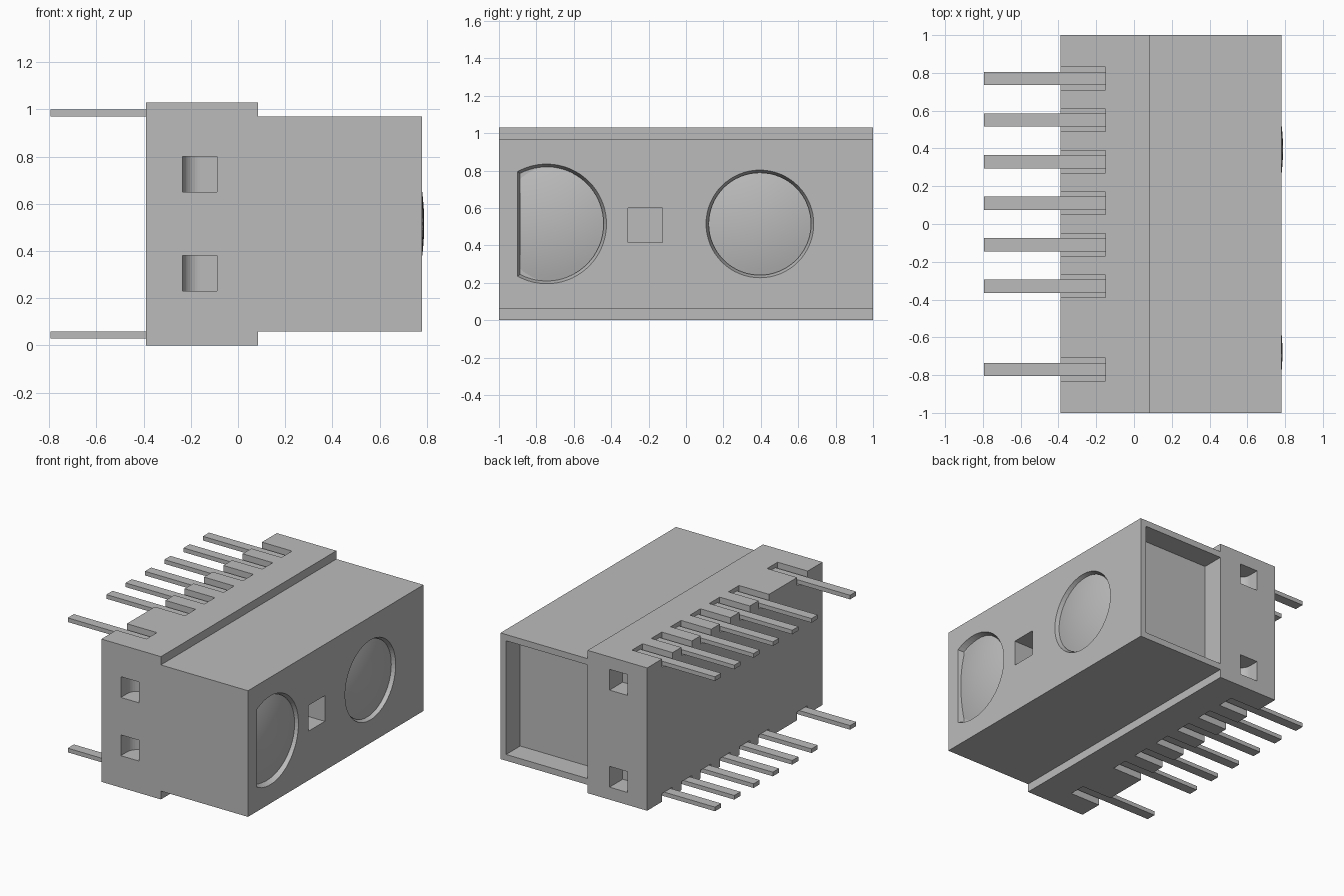
import bpy, bmesh, math
from mathutils import Vector

cube = bpy.data.objects.get("Cube")
if cube:
    bpy.data.objects.remove(cube, do_unlink=True)

grey = bpy.data.materials.new("plain_grey")
grey.use_nodes = True
colour = (0.5, 0.5, 0.5, 1)
grey.diffuse_color = colour
grey.node_tree.nodes["Principled BSDF"].inputs["Base Color"].default_value = colour

MID = 0.515        # mid height of the housing
FACE = 0.78        # sensor face


def finish(name, bm):
    bmesh.ops.recalc_face_normals(bm, faces=bm.faces[:])
    mesh = bpy.data.meshes.new(name)
    bm.to_mesh(mesh)
    bm.free()
    mesh.materials.append(grey)
    obj = bpy.data.objects.new(name, mesh)
    bpy.context.collection.objects.link(obj)
    return obj


def loft(bm, first, last):
    """Closed solid between two matching outlines."""
    a = [bm.verts.new(p) for p in first]
    b = [bm.verts.new(p) for p in last]
    bm.faces.new(a)
    bm.faces.new(b[::-1])
    for i in range(len(a)):
        j = (i + 1) % len(a)
        bm.faces.new((a[j], a[i], b[i], b[j]))


def box(bm, x, y, z):
    rect = [(x[0], y[0]), (x[1], y[0]), (x[1], y[1]), (x[0], y[1])]
    loft(bm, [(u, v, z[0]) for u, v in rect], [(u, v, z[1]) for u, v in rect])


def round_outline(cy, r):
    return [(cy + r * math.cos(t), MID + r * math.sin(t))
            for t in (2 * math.pi * i / 64 for i in range(64))]


def d_outline(cy, r, flat):
    """Circle cut off by a straight edge on its low-y side."""
    end = math.acos((flat - cy) / r)
    pts = [(cy + r * math.cos(t), MID + r * math.sin(t))
           for t in (-end + 2 * end * i / 48 for i in range(49))]
    h = r * math.sin(end)
    return pts + [(flat, MID + h * (1 - i / 5)) for i in range(1, 10)]


def lens(name, outline, cy, top):
    """Shallow spherical cap over an outline, with a short skirt."""
    bm = bmesh.new()
    centre = Vector((cy, MID))
    rings = []
    steps = 10
    for k in range(1, steps + 1):
        ring = []
        for p in outline:
            d = (Vector(p) - centre) * k / steps
            q = centre + d
            ring.append(bm.verts.new((top - d.length_squared / 2.2, q.x, q.y)))
        rings.append(ring)
    rings.append([bm.verts.new((0.735, p[0], p[1])) for p in outline])
    tip = bm.verts.new((top, cy, MID))
    n = len(outline)
    for i in range(n):
        j = (i + 1) % n
        bm.faces.new((tip, rings[0][i], rings[0][j]))
        for a, b in zip(rings, rings[1:]):
            bm.faces.new((a[i], b[i], b[j], a[j]))
    bm.faces.new(rings[-1])
    obj = finish(name, bm)
    bpy.ops.object.select_all(action='DESELECT')
    obj.select_set(True)
    bpy.context.view_layer.objects.active = obj
    bpy.ops.object.shade_smooth_by_angle(angle=math.radians(30))


# Housing: stepped profile run along y
profile = [(-0.39, 0), (0.085, 0), (0.085, 0.06), (FACE, 0.06),
           (FACE, 0.97), (0.085, 0.97), (0.085, 1.03), (-0.39, 1.03)]
bm = bmesh.new()
loft(bm, [(x, -1, z) for x, z in profile], [(x, 1, z) for x, z in profile])
housing = finish("housing", bm)

# Cutters for every opening
bm = bmesh.new()
pin_rows = [0.77 - 0.22 * i for i in range(8) if i != 6]
for y in pin_rows:
    for z in ((0.97, 1.1), (-0.1, 0.06)):
        box(bm, (-0.5, -0.15), (y - 0.06, y + 0.06), z)

# Shallow end pocket and square sensor hole
box(bm, (0.085, 0.735), (0.84, 1.1), (0.105, 0.925))
box(bm, (0.58, 0.9), (-0.31, -0.125), (0.415, 0.6))

# Locking holes with one curved wall at both ends
hole = [(-0.09, 1.1), (-0.235, 1.1)]
hole += [(-0.16 - 0.075 * math.cos(t), 0.925 - 0.075 * math.sin(t))
         for t in (math.pi / 2 * i / 10 for i in range(11))]
hole += [(-0.09, 0.85)]
for side, low in ((-1, 0.23), (1, 0.09)):
    for z in (low, 2 * MID - low - 0.15):
        loft(bm, [(x, side * y, z) for x, y in hole],
             [(x, side * y, z + 0.15) for x, y in hole])

# Tapered lens seats: full outline at the face, narrower at the floor
round_in, round_out = round_outline(0.395, 0.274), round_outline(0.395, 0.288)
d_in, d_out = d_outline(-0.745, 0.305, -0.887), d_outline(-0.745, 0.32, -0.9)
for inner, outer in ((round_in, round_out), (d_in, d_out)):
    # extend the taper a little beyond the face
    beyond = [(2 * o[0] - i[0], 2 * o[1] - i[1]) for i, o in zip(inner, outer)]
    depth = 0.04
    loft(bm, [(FACE - depth, y, z) for y, z in inner],
         [(FACE + depth, y, z) for y, z in beyond])
cutter = finish("opening_cutter", bm)
cutter.hide_render = True

cut = housing.modifiers.new("openings", 'BOOLEAN')
cut.operation = 'DIFFERENCE'
cut.solver = 'EXACT'
cut.object = cutter
bpy.ops.object.select_all(action='DESELECT')
housing.select_set(True)
bpy.context.view_layer.objects.active = housing
bpy.ops.object.modifier_apply(modifier=cut.name)
bpy.data.objects.remove(cutter, do_unlink=True)

# Lenses
lens("round_lens", round_in, 0.395, 0.789)
lens("flat_sided_lens", d_in, -0.68, 0.786)

# Pins resting in the slots, top and bottom
for row, z in (("top", (0.97, 1.0)), ("bottom", (0.03, 0.06))):
    bm = bmesh.new()
    for y in pin_rows:
        box(bm, (-0.795, -0.15), (y - 0.035, y + 0.035), z)
    finish(row + "_pins", bm)
